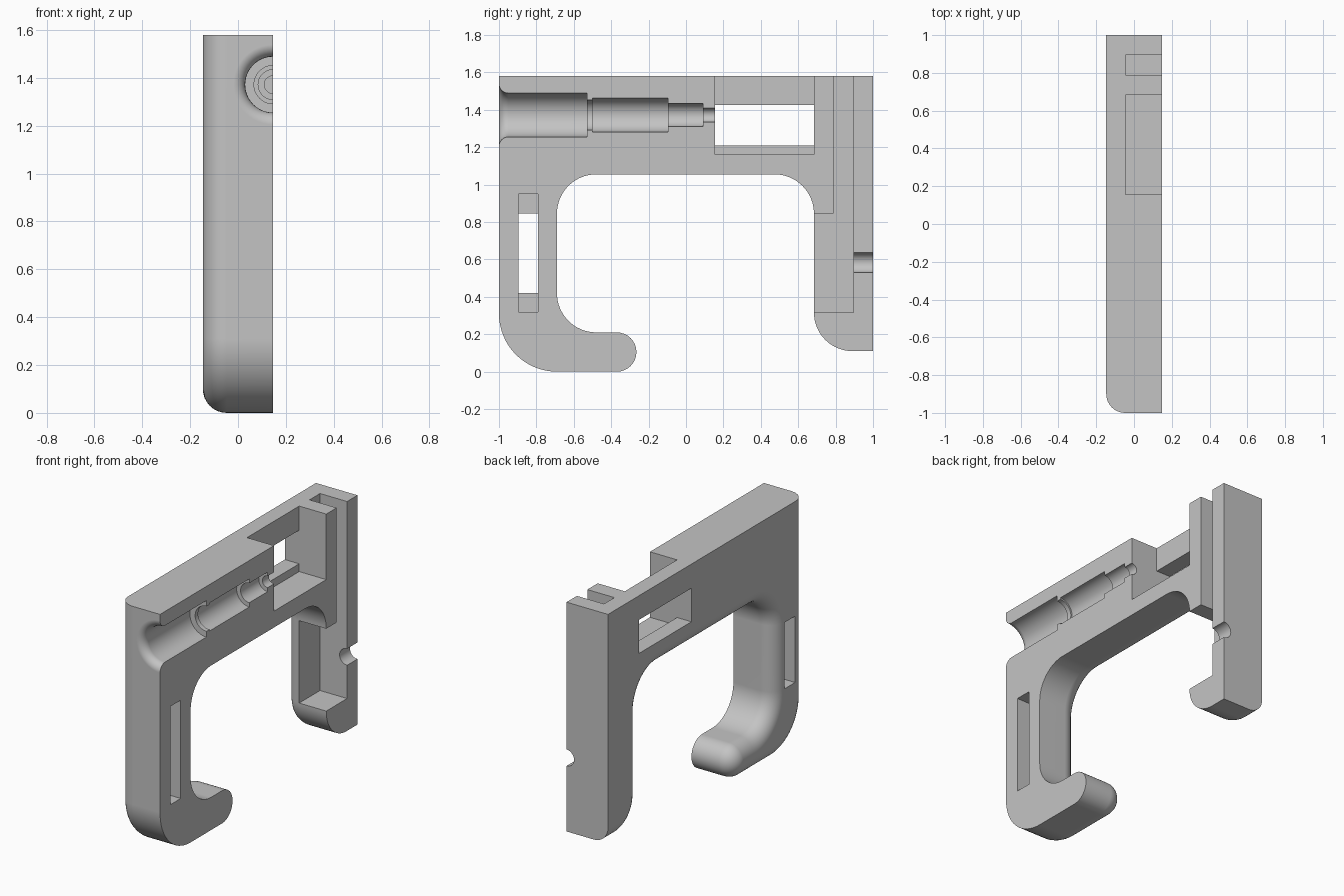
import bpy, bmesh, math

if "Cube" in bpy.data.objects:
    bpy.data.objects.remove(bpy.data.objects["Cube"])

HALF = 0.147      # half thickness in x
FILLET = 0.1      # rounding along the outer side
TOP = 1.58
FLOOR = -0.045    # depth of the pockets cut into the mating side


def arc(cy, cz, r, a0, a1, n=16):
    pts = []
    for i in range(n + 1):
        a = math.radians(a0 + (a1 - a0) * i / n)
        pts.append((cy + r * math.cos(a), cz + r * math.sin(a)))
    return pts


def outline(d):
    """Side outline in (y, z), inset by d except on the top and back edges."""
    return ([(-1 + d, TOP)]
            + arc(-0.69, 0.31, 0.31 - d, 180, 270)       # front lower corner
            + arc(-0.37, 0.105, 0.105 - d, -90, 90)      # hook tip
            + arc(-0.48, 0.42, 0.21 + d, 270, 180)       # inside of hook
            + arc(-0.48, 0.845, 0.21 + d, 180, 90)       # arch, front corner
            + arc(0.474, 0.845, 0.21 + d, 90, 0)         # arch, back corner
            + arc(0.89, 0.316, 0.206 - d, 180, 270)      # back leg foot
            + [(1, 0.11 + d), (1, TOP)])


def loft(name, rings):
    """Skin a list of equal-length point rings and cap both ends."""
    bm = bmesh.new()
    vs = [[bm.verts.new(p) for p in ring] for ring in rings]
    n = len(vs[0])
    for a, b in zip(vs, vs[1:]):
        for i in range(n):
            j = (i + 1) % n
            bm.faces.new((a[i], a[j], b[j], b[i]))
    bm.faces.new(vs[0])
    bm.faces.new(vs[-1])
    bmesh.ops.remove_doubles(bm, verts=bm.verts, dist=1e-5)
    bmesh.ops.recalc_face_normals(bm, faces=bm.faces)
    me = bpy.data.meshes.new(name)
    bm.to_mesh(me)
    bm.free()
    ob = bpy.data.objects.new(name, me)
    bpy.context.collection.objects.link(ob)
    return ob


def prism(name, pts, x0, x1):
    return loft(name, [[(x, y, z) for y, z in pts] for x in (x0, x1)])


def box(name, y0, y1, z0, z1, x0, x1):
    return prism(name, [(y0, z0), (y1, z0), (y1, z1), (y0, z1)], x0, x1)


def lathe(name, z, steps, n=48):
    """Round cutter along y, centred on the mating face; steps are (y, radius)."""
    angles = [2 * math.pi * i / n for i in range(n)]
    return loft(name, [[(HALF + r * math.cos(a), y, z + r * math.sin(a))
                        for a in angles] for y, r in steps])


# Handle half: rounded side at -x, flat mating side at +x
rings = []
for i in range(9):
    t = math.radians(90 * i / 8)
    x = -HALF + FILLET * (1 - math.cos(t))
    rings.append([(x, y, z) for y, z in outline(FILLET * (1 - math.sin(t)))])
rings.append([(HALF, y, z) for y, z in outline(0)])
body = loft("handle_half", rings)

# Stepped bore with a flared mouth
flare = [(-1.05, 0.167)]
for i in range(7):
    a = math.radians(90 * i / 6)
    flare.append((-0.95 - 0.05 * math.cos(a), 0.167 - 0.05 * math.sin(a)))
flare[1] = (-1.0, 0.167)
bore = flare + [(-0.53, 0.117), (-0.53, 0.08), (-0.5, 0.08), (-0.5, 0.09),
                (-0.095, 0.09), (-0.095, 0.0625), (0.09, 0.0625),
                (0.09, 0.037), (0.2, 0.037)]

cutters = [
    # Pocket open at the top, with a window through the outer wall
    box("pocket_cut", 0.155, 0.684, 1.16, 1.8, FLOOR, 0.3),
    box("window_cut", 0.155, 0.684, 1.21, 1.425, -0.3, 0.0),
    # Long channel in the back leg, widening below the arch
    prism("channel_cut", [(0.6, 0.317), (0.895, 0.317), (0.895, 1.8),
                          (0.789, 1.8), (0.789, 0.845), (0.6, 0.845)],
          FLOOR, 0.3),
    # Slot in the front leg
    box("slot_cut", -0.895, -0.79, 0.32, 0.95, FLOOR, 0.3),
    box("slot_through_cut", -0.895, -0.79, 0.42, 0.845, -0.3, 0.0),
    lathe("bore_cut", 1.372, bore),
    # Small hole through the back wall
    lathe("back_hole_cut", 0.583, [(0.85, 0.053), (1.1, 0.053)], 32),
]

bpy.context.view_layer.objects.active = body
body.select_set(True)
for c in cutters:
    m = body.modifiers.new("cut", 'BOOLEAN')
    m.operation = 'DIFFERENCE'
    m.solver = 'EXACT'
    m.object = c
    bpy.ops.object.modifier_apply(modifier=m.name)
    bpy.data.objects.remove(c)

# Smooth rounds, sharp corners
bpy.ops.object.shade_smooth_by_angle(angle=math.radians(30))
wn = body.modifiers.new("flat_shading", 'WEIGHTED_NORMAL')
wn.keep_sharp = True

grey = bpy.data.materials.new("light_grey")
grey.diffuse_color = (0.55, 0.55, 0.55, 1)
grey.use_nodes = True
grey.node_tree.nodes["Principled BSDF"].inputs["Base Color"].default_value = grey.diffuse_color
body.data.materials.clear()
body.data.materials.append(grey)
